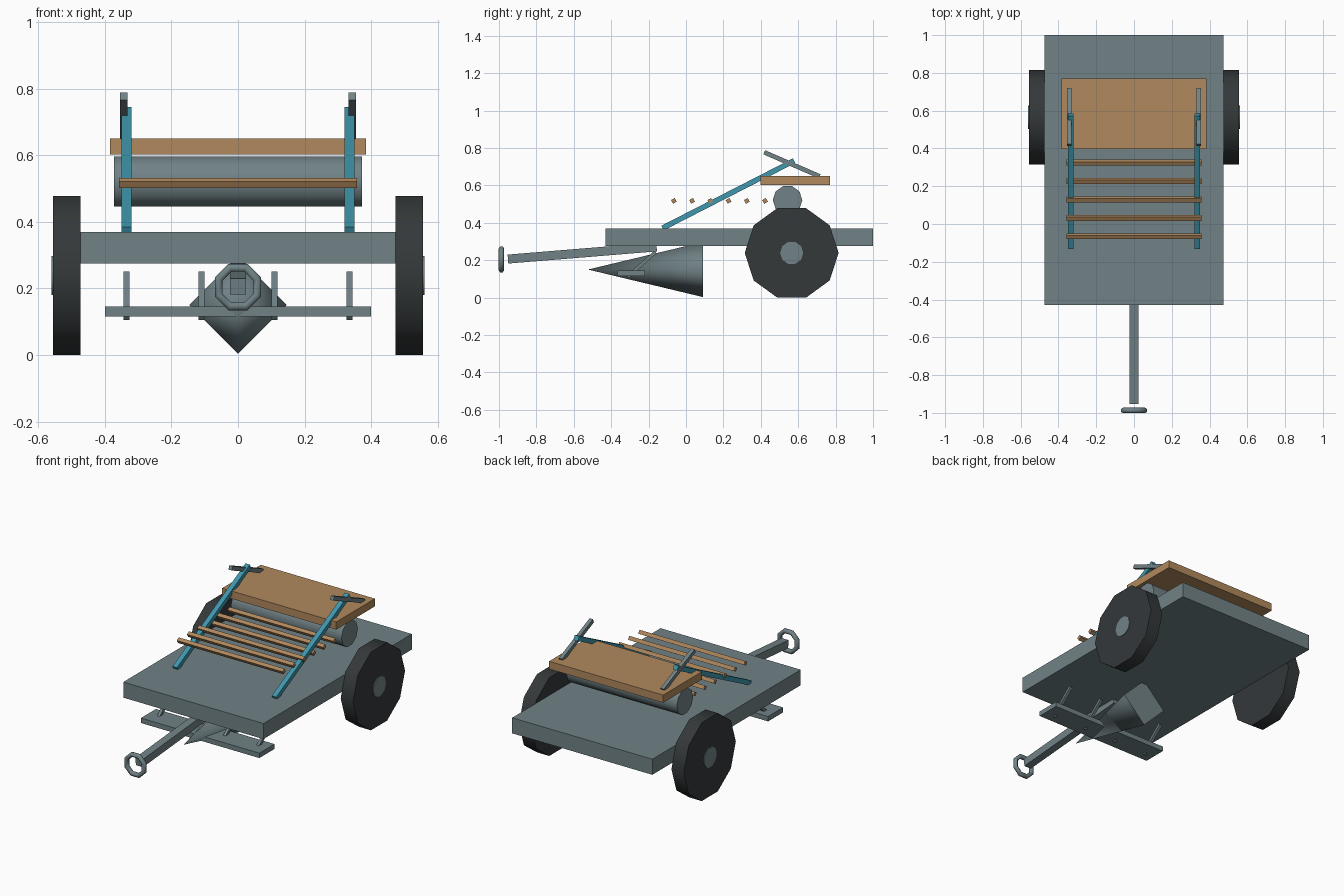
import bpy, bmesh, math
from mathutils import Vector, Matrix

if "Cube" in bpy.data.objects:
    bpy.data.objects.remove(bpy.data.objects["Cube"])


def material(name, rgb):
    m = bpy.data.materials.new(name)
    m.diffuse_color = (*rgb, 1)
    m.use_nodes = True
    m.node_tree.nodes["Principled BSDF"].inputs["Base Color"].default_value = m.diffuse_color
    return m


WOOD = material("wood", (0.44, 0.25, 0.11))
TEAL = material("teal_paint", (0.05, 0.31, 0.42))
RUBBER = material("dark_rubber", (0.034, 0.04, 0.042))
STEEL = material("blue_grey_steel", (0.165, 0.225, 0.24))


def finish(name, bm, mat=STEEL):
    bmesh.ops.recalc_face_normals(bm, faces=bm.faces)
    me = bpy.data.meshes.new(name)
    bm.to_mesh(me)
    bm.free()
    ob = bpy.data.objects.new(name, me)
    bpy.context.collection.objects.link(ob)
    me.materials.append(mat)
    return ob


def box(name, lo, hi, mat=STEEL):
    lo, hi = Vector(lo), Vector(hi)
    bm = bmesh.new()
    mtx = Matrix.Translation((lo + hi) / 2) @ Matrix.Diagonal((*(hi - lo), 1))
    bmesh.ops.create_cube(bm, size=1, matrix=mtx)
    return finish(name, bm, mat)


def bar(name, x, start, end, width, thick, mat=STEEL):
    """Rectangular bar between two (y, z) points at a given x."""
    a, b = Vector((x, *start)), Vector((x, *end))
    d = b - a
    mtx = (Matrix.Translation((a + b) / 2)
           @ Matrix.Rotation(math.atan2(d.z, d.y), 4, 'X')
           @ Matrix.Diagonal((width, d.length, thick, 1)))
    bm = bmesh.new()
    bmesh.ops.create_cube(bm, size=1, matrix=mtx)
    return finish(name, bm, mat)


def tube(name, a, b, r1, r2, sides, mat=STEEL, smooth=True, twist=0):
    """Cylinder or cone from a to b, smooth sides and flat caps."""
    a, b = Vector(a), Vector(b)
    d = b - a
    if abs(d.x) > abs(d.y):
        rot = Matrix(((0, 0, 1), (1, 0, 0), (0, 1, 0))).to_4x4()
    else:
        rot = Matrix(((0, 1, 0), (0, 0, 1), (1, 0, 0))).to_4x4()
    bm = bmesh.new()
    bmesh.ops.create_cone(bm, cap_ends=True, segments=sides, radius1=r1, radius2=r2,
                          depth=d.length,
                          matrix=Matrix.Translation((a + b) / 2) @ rot
                          @ Matrix.Rotation(math.radians(twist), 4, 'Z'))
    bm.normal_update()
    axis = d.normalized()
    for f in bm.faces:
        f.smooth = smooth and abs(f.normal.dot(axis)) < 0.9
    return finish(name, bm, mat)


# Chassis deck, seat board and roller under it
box("deck", (-0.473, -0.43, 0.275), (0.473, 1.0, 0.37))
box("seat_board", (-0.385, 0.397, 0.603), (0.385, 0.77, 0.65), WOOD)
tube("roller", (-0.373, 0.543, 0.521), (0.373, 0.543, 0.521), 0.079, 0.079, 10, twist=18)

# Row of wooden slats
for i in range(6):
    y = -0.065 + i * 0.0975
    tube(f"slat_{i + 1}", (-0.357, y, 0.517), (0.357, y, 0.517), 0.016, 0.016, 4,
         WOOD, smooth=False, twist=-15)

# Paired parts on both sides
for side, s in (("right", 1), ("left", -1)):
    tube(f"wheel_{side}", (s * 0.473, 0.565, 0.239), (s * 0.556, 0.565, 0.239),
         0.251, 0.251, 10, RUBBER, twist=18)
    tube(f"hub_{side}", (s * 0.48, 0.565, 0.239), (s * 0.56, 0.565, 0.239),
         0.062, 0.062, 10, twist=18)
    bar(f"rail_{side}", s * 0.335, (-0.125, 0.372), (0.578, 0.732), 0.03, 0.028, TEAL)
    bar(f"handle_{side}", s * 0.343, (0.418, 0.777), (0.715, 0.648), 0.023, 0.024)
    for pos, x in (("outer", 0.335), ("inner", 0.11)):
        bar(f"strut_{pos}_{side}", s * x, (-0.312, 0.112), (-0.163, 0.244), 0.018, 0.018)

# Tow bar with ring
bar("tow_bar", 0, (-0.952, 0.206), (-0.157, 0.271), 0.048, 0.048)
bm = bmesh.new()
major, minor, n, k = 0.063, 0.0145, 8, 6
rings = []
for i in range(n):
    t = (i + 0.5) * math.tau / n
    ring = []
    for j in range(k):
        p = (j + 0.5) * math.tau / k
        r = major + minor * math.cos(p)
        ring.append(bm.verts.new((r * math.cos(t), -0.987 + minor * math.sin(p),
                                  0.204 + r * math.sin(t))))
    rings.append(ring)
for i in range(n):
    for j in range(k):
        a, b = rings[i], rings[(i + 1) % n]
        f = bm.faces.new((a[j], b[j], b[(j + 1) % k], a[(j + 1) % k]))
        f.smooth = True
finish("tow_ring", bm)

# Plough cone and cross plate under the front
tube("plough_cone", (0, -0.524, 0.15), (0, 0.09, 0.15), 0, 0.147, 4)
box("cross_plate", (-0.4, -0.365, 0.115), (0.4, -0.22, 0.145))
